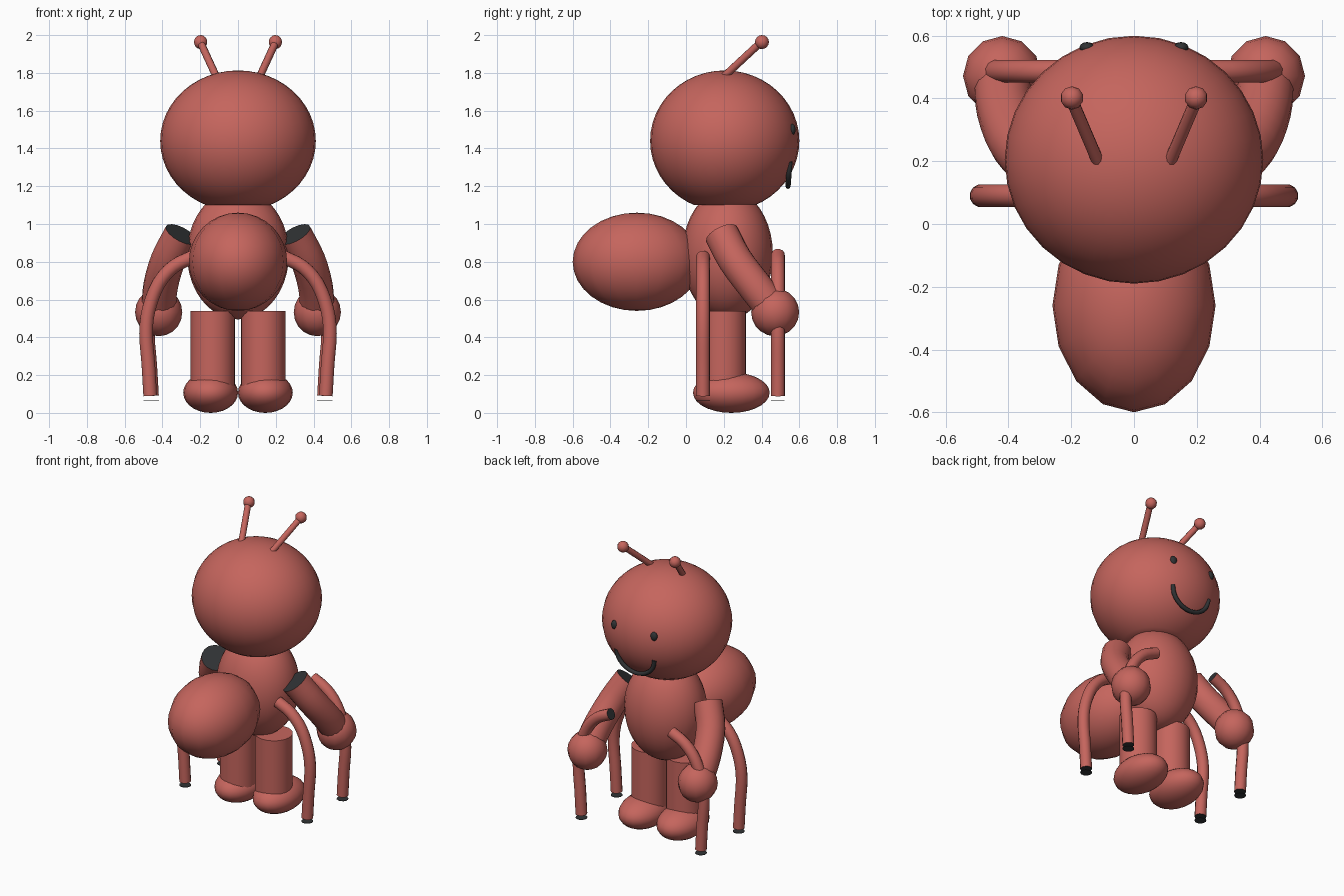
import bpy
import bmesh
from math import cos, sin, pi
from mathutils import Vector, Matrix

cube = bpy.data.objects.get("Cube")
if cube:
    bpy.data.objects.remove(cube, do_unlink=True)


def make_material(name, color):
    mat = bpy.data.materials.new(name)
    mat.use_nodes = True
    mat.diffuse_color = color
    mat.node_tree.nodes["Principled BSDF"].inputs["Base Color"].default_value = color
    return mat


RED = make_material("soft red", (0.56, 0.13, 0.11, 1))
DARK = make_material("charcoal", (0.03, 0.033, 0.035, 1))


def finish(name, bm, mats, angle=0.9):
    """Turn a bmesh into a smooth shaded object."""
    bmesh.ops.recalc_face_normals(bm, faces=bm.faces)
    mesh = bpy.data.meshes.new(name)
    bm.to_mesh(mesh)
    bm.free()
    for mat in mats:
        mesh.materials.append(mat)
    obj = bpy.data.objects.new(name, mesh)
    bpy.context.collection.objects.link(obj)
    bpy.ops.object.select_all(action="DESELECT")
    obj.select_set(True)
    bpy.context.view_layer.objects.active = obj
    bpy.ops.object.shade_smooth_by_angle(angle=angle)
    return obj


def ellipsoid(name, center, radii, segs=24, rings=16, mat=RED, cut=None):
    bm = bmesh.new()
    matrix = Matrix.Translation(center) @ Matrix.Diagonal((*radii, 1))
    bmesh.ops.create_uvsphere(bm, u_segments=segs, v_segments=rings, radius=1, matrix=matrix)
    if cut is not None:
        # flat dark underside
        geom = bm.verts[:] + bm.edges[:] + bm.faces[:]
        res = bmesh.ops.bisect_plane(bm, geom=geom, plane_co=(0, 0, cut),
                                     plane_no=(0, 0, 1), clear_inner=True)
        rim = [e for e in res["geom_cut"] if isinstance(e, bmesh.types.BMEdge)]
        for f in bmesh.ops.contextual_create(bm, geom=rim)["faces"]:
            f.material_index = 1
    return finish(name, bm, [mat, DARK])


def smooth_path(points, steps):
    """Catmull-Rom curve through the points."""
    p = [Vector(q) for q in points]
    p = [2 * p[0] - p[1]] + p + [2 * p[-1] - p[-2]]
    out = []
    for a, b, c, d in zip(p, p[1:], p[2:], p[3:]):
        for i in range(steps):
            t = i / steps
            out.append(0.5 * (2 * b + (c - a) * t + (2 * a - 5 * b + 4 * c - d) * t * t
                              + (3 * b - a - 3 * c + d) * t ** 3))
    return out + [p[-2]]


def tube(name, points, radius, sides=12, steps=3, mat=RED, cap=DARK):
    """Round tube along a smooth path, with coloured end caps."""
    path = smooth_path(points, steps)
    bm = bmesh.new()
    rings = []
    normal = None
    for i, co in enumerate(path):
        tangent = (path[min(i + 1, len(path) - 1)] - path[max(i - 1, 0)]).normalized()
        if normal is None:
            normal = tangent.orthogonal()
        normal = (normal - tangent * normal.dot(tangent)).normalized()
        side = tangent.cross(normal)
        rings.append([bm.verts.new(co + radius * (normal * cos(2 * pi * k / sides)
                                                  + side * sin(2 * pi * k / sides)))
                      for k in range(sides)])
    for r, s in zip(rings, rings[1:]):
        for k in range(sides):
            j = (k + 1) % sides
            bm.faces.new((r[k], r[j], s[j], s[k]))
    for r in (rings[0], rings[-1]):
        bm.faces.new(r).material_index = 1
    return finish(name, bm, [mat, cap])


# Head, body and abdomen
ellipsoid("head", (0, 0.205, 1.44), (0.412, 0.395, 0.373), 32, 24, cut=1.1)
ellipsoid("body", (0, 0.22, 0.84), (0.27, 0.24, 0.345), 24, 20)
ellipsoid("abdomen", (0, -0.26, 0.8), (0.26, 0.34, 0.26), 16, 16)

# Smile across the face
smile = [(0.145 * cos(a), 0.55 - 0.01 * sin(a), 1.33 - 0.13 * sin(a))
         for a in [pi * i / 8 for i in range(9)]]
tube("smile", smile, 0.014, 8, 2, DARK)

for label, s in (("left", 1), ("right", -1)):
    # Face and antennae
    ellipsoid(label + "_eye", (s * 0.15, 0.562, 1.5), (0.024, 0.018, 0.03), 12, 8, DARK)
    tube(label + "_antenna", [(s * 0.115, 0.2, 1.78), (s * 0.2, 0.4, 1.965)],
         0.02, 10, 1, RED, RED)
    ellipsoid(label + "_antenna_ball", (s * 0.198, 0.402, 1.963), (0.037,) * 3, 10, 8)

    # Standing legs and feet
    tube(label + "_leg", [(s * 0.133, 0.2, 0.1), (s * 0.133, 0.2, 0.54)], 0.118, 24, 1, RED, RED)
    ellipsoid(label + "_foot", (s * 0.145, 0.24, 0.107), (0.145, 0.203, 0.107), 20, 14)

    # Arms and hands
    tube(label + "_arm", [(s * 0.3, 0.19, 0.945), (s * 0.37, 0.26, 0.81),
                          (s * 0.41, 0.365, 0.67), (s * 0.42, 0.46, 0.55)], 0.092, 16, 3)
    ellipsoid(label + "_hand", (s * 0.42, 0.472, 0.533), (0.125, 0.127, 0.127), 12, 10)

    # Thin insect limbs, with a loose disc under each tip
    for row, y, shift in (("rear", 0.09, 0), ("front", 0.487, 0.01)):
        profile = [(0.24, 0.825), (0.34, 0.775), (0.42, 0.685), (0.472, 0.55),
                   (0.487, 0.42), (0.475, 0.26), (0.465, 0.09)]
        limb = [(s * (x - shift), y, z + shift * (z > 0.5)) for x, z in profile]
        tube(label + "_" + row + "_limb", limb, 0.037)
        tip = Vector(limb[-1]) - Vector((0, 0, 0.024))
        tube(label + "_" + row + "_limb_tip", [tip, tip - Vector((0, 0, 0.003))],
             0.037, 12, 1, DARK)
